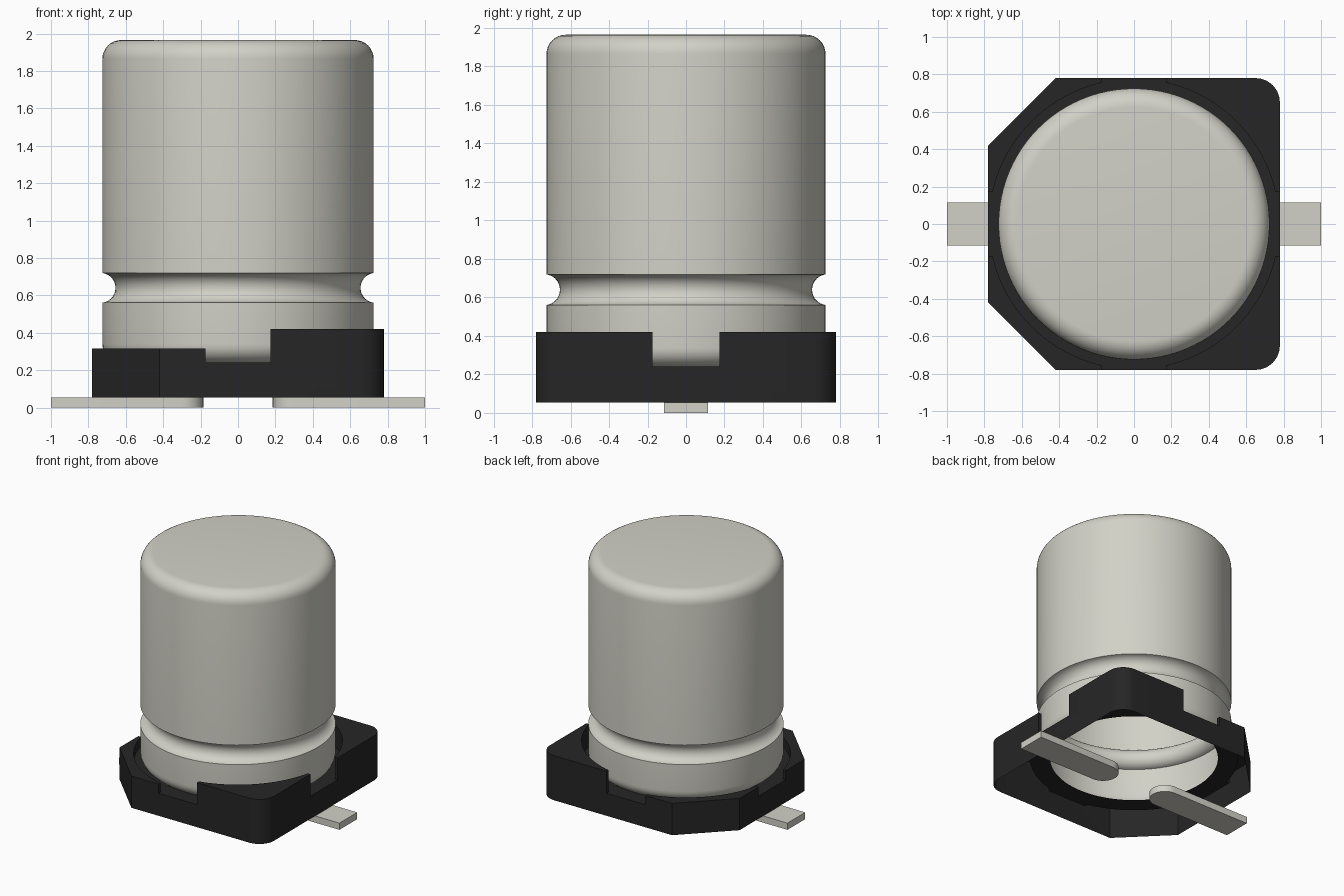
import bpy, bmesh
from math import sin, cos, pi, radians, hypot

cube = bpy.data.objects.get("Cube")
if cube:
    bpy.data.objects.remove(cube, do_unlink=True)


def material(name, rgb):
    m = bpy.data.materials.new(name)
    m.use_nodes = True
    m.diffuse_color = (*rgb, 1)
    bsdf = next(n for n in m.node_tree.nodes if n.type == 'BSDF_PRINCIPLED')
    bsdf.inputs["Base Color"].default_value = (*rgb, 1)
    return m


METAL = material("warm grey metal", (0.645, 0.638, 0.572))
BLACK = material("black plastic", (0.02, 0.019, 0.019))


def add_object(name, bm, mat=None):
    mesh = bpy.data.meshes.new(name)
    bm.to_mesh(mesh)
    bm.free()
    ob = bpy.data.objects.new(name, mesh)
    bpy.context.collection.objects.link(ob)
    if mat:
        mesh.materials.append(mat)
    return ob


def smooth(ob):
    bpy.ops.object.select_all(action='DESELECT')
    ob.select_set(True)
    bpy.context.view_layer.objects.active = ob
    bpy.ops.object.shade_smooth_by_angle(angle=radians(30))


def arc(cx, cy, r, start, end, steps):
    """Points along an arc, angles in degrees."""
    angles = [radians(start + (end - start) * i / steps) for i in range(steps + 1)]
    return [(cx + r * cos(a), cy + r * sin(a)) for a in angles]


def prism(outline, z0, z1):
    """Closed solid from an outline in the ground plane."""
    bm = bmesh.new()
    face = bm.faces.new([bm.verts.new((x, y, z0)) for x, y in outline])
    top = bmesh.ops.extrude_face_region(bm, geom=[face])["geom"]
    bmesh.ops.translate(bm, vec=(0, 0, z1 - z0),
                        verts=[v for v in top if isinstance(v, bmesh.types.BMVert)])
    bmesh.ops.recalc_face_normals(bm, faces=bm.faces)
    return bm


def box(x0, x1, y0, y1, z0, z1):
    return prism([(x0, y0), (x1, y0), (x1, y1), (x0, y1)], z0, z1)


def disc(r, z0, z1):
    return prism(arc(0, 0, r, 0, 360, 96)[:-1], z0, z1)


# Can: lathed profile with rounded ends and a pinched groove, open underneath
R, FLOOR, TOP, FILLET = 0.725, 0.24, 1.965, 0.1
profile = arc(R - FILLET, FLOOR + FILLET, FILLET, -90, 0, 8)
profile += arc(R + 0.01, 0.64, 0.08, 263, 97, 14)
profile += arc(R - FILLET, TOP - FILLET, FILLET, 0, 90, 8)
profile.append((0, TOP))
bm = bmesh.new()
verts = [bm.verts.new((min(r, R), 0, z)) for r, z in profile]
edges = [bm.edges.new(pair) for pair in zip(verts, verts[1:])]
bmesh.ops.spin(bm, geom=verts + edges, cent=(0, 0, 0), axis=(0, 0, 1),
               angle=2 * pi, steps=96, use_merge=True)
bmesh.ops.remove_doubles(bm, verts=bm.verts, dist=0.0005)
bmesh.ops.recalc_face_normals(bm, faces=bm.faces)
if max(bm.faces, key=lambda f: f.calc_center_median().z).normal.z < 0:
    bmesh.ops.reverse_faces(bm, faces=bm.faces)
smooth(add_object("can", bm, METAL))

# Base: square with two rounded and two chamfered corners
S, CORNER, CUT = 0.78, 0.13, 0.42
outline = arc(S - CORNER, CORNER - S, CORNER, -90, 0, 8)
outline += arc(S - CORNER, S - CORNER, CORNER, 0, 90, 8)
outline += [(-CUT, S), (-S, CUT), (-S, -CUT), (-CUT, -S)]
base = add_object("base", prism(outline, 0.055, 0.42), BLACK)

# Cutters: lower chamfered half, side notches, round seat and floor opening
NOTCH = 0.175
cutters = [
    add_object("low_side_cutter", box(-1, -0.1, -1, 1, 0.315, 0.7)),
    add_object("notch_cutter_x", box(-1.1, 1.1, -NOTCH, NOTCH, FLOOR, 0.8)),
    add_object("notch_cutter_y", box(-NOTCH, NOTCH, -1.1, 1.1, FLOOR, 0.8)),
    add_object("seat_cutter", disc(0.775, FLOOR, 0.9)),
    add_object("opening_cutter", disc(R - FILLET, -0.2, 1)),
]
for c in cutters:
    c.hide_render = True
    mod = base.modifiers.new(c.name, 'BOOLEAN')
    mod.operation, mod.solver, mod.object = 'DIFFERENCE', 'EXACT', c
bpy.context.view_layer.update()
bm = bmesh.new()
bm.from_object(base, bpy.context.evaluated_depsgraph_get())
base.modifiers.clear()

# Hollow underside: drop the bottom and the opening's wall
hidden = []
for f in bm.faces:
    c = f.calc_center_median()
    wall = abs(f.normal.z) < 0.1 and hypot(c.x, c.y) < 0.65
    if f.normal.z < -0.5 or wall:
        hidden.append(f)
bmesh.ops.delete(bm, geom=hidden, context='FACES')
bm.to_mesh(base.data)
bm.free()
for c in cutters:
    bpy.data.objects.remove(c, do_unlink=True)
smooth(base)

# Leads: flat strips with a rounded inner end
W = 0.115
for name, side in (("left_lead", 1), ("right_lead", -1)):
    strip = [(1, -W), (1, W)] + arc(0.185 + W, 0, W, 90, 270, 16)
    smooth(add_object(name, prism([(x * side, y) for x, y in strip], 0, 0.055), METAL))
